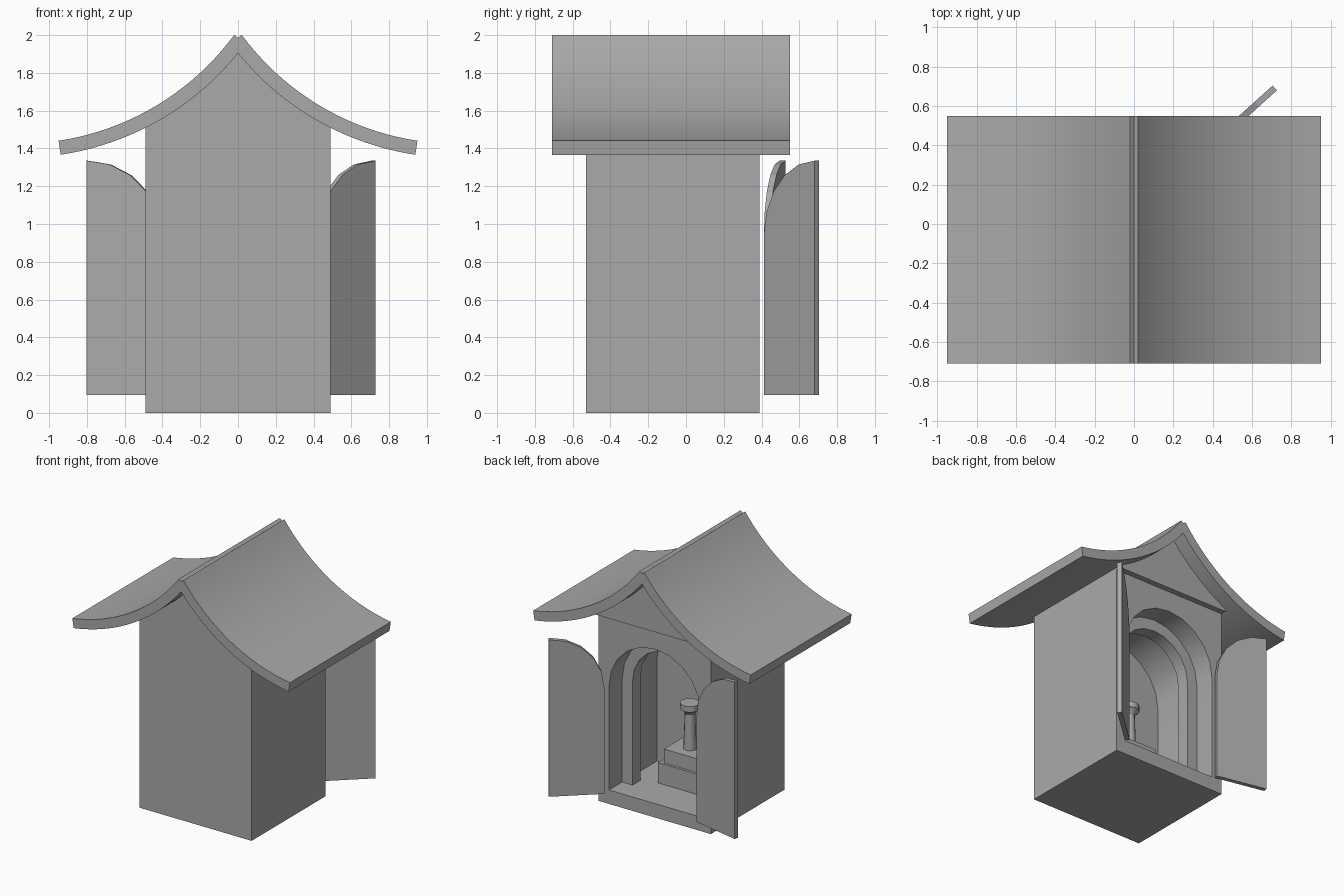
import bpy, bmesh
from math import sin, cos, pi, radians, atan2, hypot
from mathutils import Matrix

if "Cube" in bpy.data.objects:
    bpy.data.objects.remove(bpy.data.objects["Cube"])

grey = bpy.data.materials.new("plain grey")
grey.use_nodes = True
grey.diffuse_color = (0.4, 0.4, 0.4, 1)
grey.node_tree.nodes["Principled BSDF"].inputs["Base Color"].default_value = (0.4, 0.4, 0.4, 1)


def finish(name, bm):
    """Turn a bmesh into a named, shaded object."""
    bmesh.ops.recalc_face_normals(bm, faces=bm.faces)
    mesh = bpy.data.meshes.new(name)
    bm.to_mesh(mesh)
    bm.free()
    mesh.materials.append(grey)
    obj = bpy.data.objects.new(name, mesh)
    bpy.context.collection.objects.link(obj)
    return obj


def smooth(obj):
    bpy.ops.object.select_all(action='DESELECT')
    obj.select_set(True)
    bpy.context.view_layer.objects.active = obj
    bpy.ops.object.shade_smooth_by_angle(angle=radians(30))


def prism(name, profile, y0, y1):
    """Extrude an (x, z) outline from y0 to y1."""
    bm = bmesh.new()
    face = bm.faces.new([bm.verts.new((x, y0, z)) for x, z in profile])
    grown = bmesh.ops.extrude_face_region(bm, geom=[face])["geom"]
    verts = [v for v in grown if isinstance(v, bmesh.types.BMVert)]
    bmesh.ops.translate(bm, verts=verts, vec=(0, y1 - y0, 0))
    return finish(name, bm)


def mirrored(points):
    """Right half of an outline, centre first, completed on the left."""
    return [(-x, z) for x, z in reversed(points) if x > 1e-4] + points


# Roof curve: one concave arc per slope
CX, CZ, R_TOP, R_UNDER = 1.161, 2.843, 1.418, 1.493
EAVE = atan2(1.44 - CZ, 0.95 - CX)


def arc(radius, x_start, x_end=None, steps=20):
    def angle(x):
        return -pi + atan2((radius**2 - (CX - x)**2)**0.5, CX - x)
    a0 = angle(x_start)
    a1 = EAVE if x_end is None else angle(x_end)
    return [(CX + radius * cos(a0 + (a1 - a0) * i / steps),
             CZ + radius * sin(a0 + (a1 - a0) * i / steps)) for i in range(steps + 1)]


# Roof, with a small valley along the ridge
top = [(0, 1.985)] + arc(R_TOP, 0.02)
under = arc(R_UNDER, 0)
under[0] = (0, under[0][1])
outline = mirrored(top) + list(reversed(under)) + [(-x, z) for x, z in under[1:]]
smooth(prism("roof", outline, -0.71, 0.55))

# House body, filled up to the underside of the roof
HALF = 0.49
gable = mirrored([(max(x, 0), z) for x, z in arc(R_UNDER, 0, HALF, 12)])
body = prism("house_body", [(-HALF, 0)] + gable + [(HALF, 0)], -0.53, 0.39)
prism("gable_panel", [(-HALF, 1.49)] + gable + [(HALF, 1.49)], 0.39, 0.435)

# Arched niche: doorway, narrower inner frame, vaulted chamber
FLOOR, SPRING = 0.11, 0.93


def arch(r, steps=10):
    curve = [(r * cos(pi * i / steps), SPRING + r * sin(pi * i / steps)) for i in range(steps + 1)]
    return [(r, FLOOR)] + curve + [(-r, FLOOR)]


for r, y0, y1 in ((0.4, 0.225, 0.5), (0.4, -0.21, 0.125), (0.31, 0.1, 0.25)):
    cutter = prism("niche_cutter", arch(r), y0, y1)
    cutter.hide_render = True
    mod = body.modifiers.new("niche", 'BOOLEAN')
    mod.operation, mod.solver, mod.object = 'DIFFERENCE', 'EXACT', cutter
    bpy.context.view_layer.objects.active = body
    bpy.ops.object.modifier_apply(modifier=mod.name)
    bpy.data.objects.remove(cutter)
smooth(body)

# Two open doors, each half of the arch
WIDTH, THICK = 0.4, 0.033
quarter = [(WIDTH - WIDTH * cos(pi / 2 * i / 5), 0.935 + WIDTH * sin(pi / 2 * i / 5)) for i in range(6)]
for name, side, hinge, turn in (("left_door", 1, 0.43, 42), ("right_door", -1, 0.41, 12)):
    leaf = [(side * u, z) for u, z in [(0, 0.095)] + quarter + [(WIDTH, 0.095)]]
    door = prism(name, leaf, 0, THICK)
    door.data.transform(Matrix.Translation((side * hinge, 0.412, 0))
                        @ Matrix.Rotation(side * radians(turn), 4, 'Z'))


# Stepped altar
def box(name, half, y0, y1, z0, z1):
    prism(name, [(-half, z0), (half, z0), (half, z1), (-half, z1)], y0, y1)


box("altar_base", 0.18, -0.21, 0.09, FLOOR, 0.27)
box("altar_block", 0.145, -0.21, 0.07, 0.27, 0.38)

# Turned pillar with a wide cap
bm = bmesh.new()
profile = [(0, 0.38), (0.048, 0.38), (0.038, 0.66), (0.05, 0.68), (0.072, 0.695), (0.072, 0.74), (0, 0.74)]
verts = [bm.verts.new((r, 0, z)) for r, z in profile]
edges = [bm.edges.new(pair) for pair in zip(verts, verts[1:])]
bmesh.ops.spin(bm, geom=verts + edges, cent=(0, 0, 0), axis=(0, 0, 1), angle=2 * pi, steps=12)
bmesh.ops.remove_doubles(bm, verts=bm.verts, dist=0.0005)
bmesh.ops.translate(bm, verts=bm.verts, vec=(0, -0.05, 0))
smooth(finish("altar_pillar", bm))
